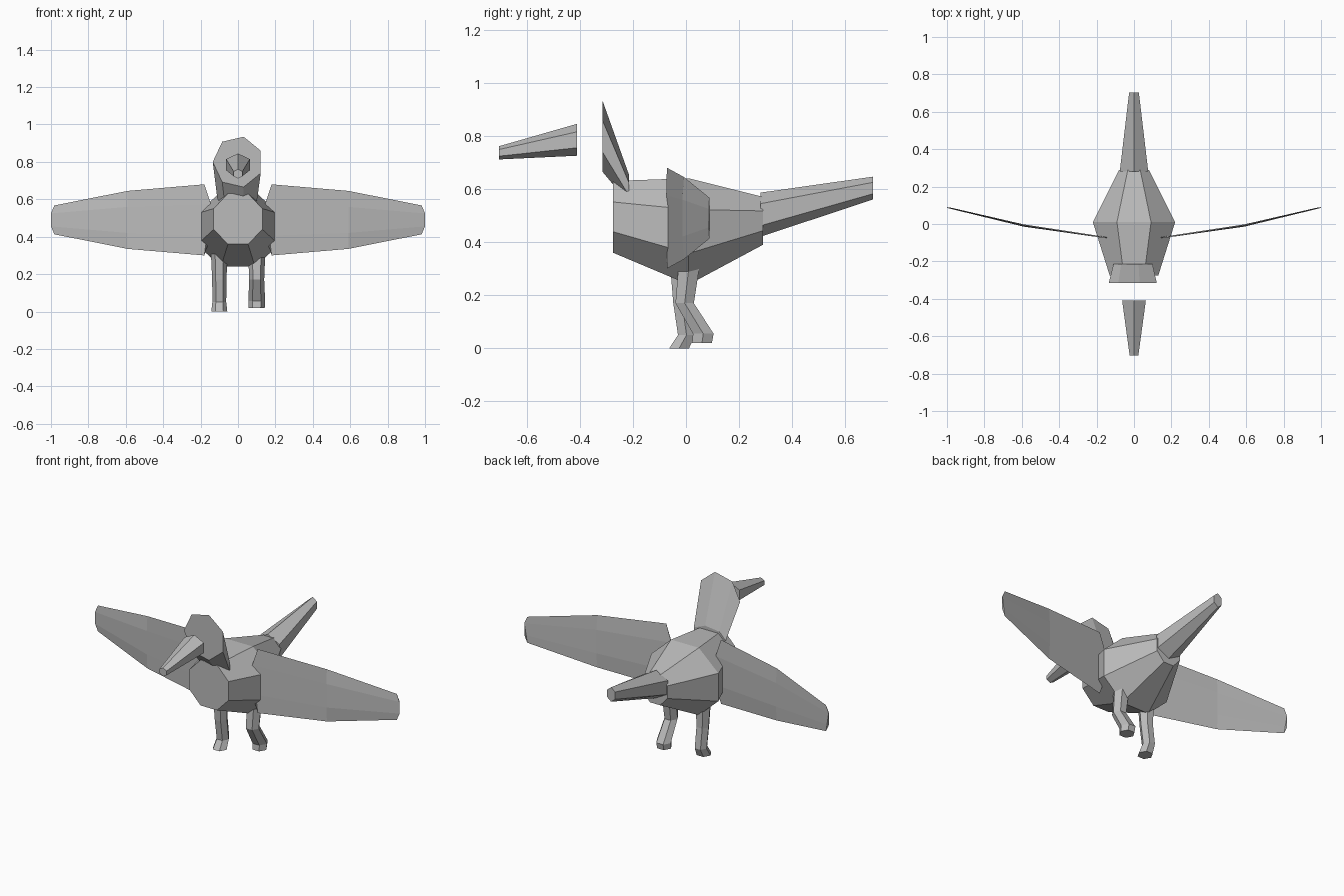
import bpy, bmesh
from math import cos, sin, tau, pi
from mathutils import Vector

cube = bpy.data.objects.get("Cube")
if cube:
    bpy.data.objects.remove(cube)

grey = bpy.data.materials.new("plain_grey")
grey.use_nodes = True
colour = (0.5, 0.5, 0.5, 1)
grey.diffuse_color = colour
grey.node_tree.nodes["Principled BSDF"].inputs["Base Color"].default_value = colour


def loft(name, rings):
    """Skin a list of equal-sized rings and cap both ends."""
    bm = bmesh.new()
    loops = [[bm.verts.new(p) for p in ring] for ring in rings]
    n = len(loops[0])
    for a, b in zip(loops, loops[1:]):
        for i in range(n):
            j = (i + 1) % n
            bm.faces.new((a[i], a[j], b[j], b[i]))
    bm.faces.new(loops[0])
    bm.faces.new(loops[-1])
    bmesh.ops.recalc_face_normals(bm, faces=bm.faces)
    mesh = bpy.data.meshes.new(name)
    bm.to_mesh(mesh)
    bm.free()
    mesh.materials.append(grey)
    obj = bpy.data.objects.new(name, mesh)
    bpy.context.collection.objects.link(obj)
    return obj


def ring_y(sides, y, z, rx, rz, start=0.0):
    """Upright polygon facing along y."""
    angles = [start + tau * i / sides for i in range(sides)]
    return [Vector((rx * cos(a), y, z + rz * sin(a))) for a in angles]


def ring_z(x, y, z, r):
    """Level hexagon."""
    return [Vector((x + r * cos(tau * i / 6), y + r * sin(tau * i / 6), z)) for i in range(6)]


# Body: three octagonal rings, sized by their flat sides
flat = 1 / cos(pi / 8)
loft("body", [ring_y(8, y, z, rx * flat, rz * flat, pi / 8) for y, z, rx, rz in
              [(-0.275, 0.495, 0.13, 0.135), (0.01, 0.44, 0.22, 0.2), (0.29, 0.48, 0.08, 0.09)]])

# Neck and head: seven-sided slab leaning forward
loft("head", [ring_y(7, -0.315, 0.8, 0.135, 0.138, pi),
              ring_y(7, -0.215, 0.6, 0.11, 0.056, pi)])

# Beak and tail: tapered hexagons with a ridge on top
loft("beak", [ring_y(6, -0.41, 0.785, 0.073, 0.06, pi / 2),
              ring_y(6, -0.703, 0.736, 0.027, 0.025, pi / 2)])
loft("tail", [ring_y(6, 0.28, 0.503, 0.088, 0.083, pi / 2),
              ring_y(6, 0.703, 0.603, 0.03, 0.043, pi / 2)])


# Wings: thin swept blades with clipped corners
def wing_ring(side, x, y, z, h, mid_x, t):
    inner = h * 0.45
    points = [(0, 0, h), (mid_x, t, inner), (mid_x, t, -inner),
              (0, 0, -h), (mid_x, -t, -inner), (mid_x, -t, inner)]
    return [Vector((side * (x + dx), y + dy, z + dz)) for dx, dy, dz in points]


for label, side in (("left", 1), ("right", -1)):
    loft(label + "_wing", [wing_ring(side, 0.18, -0.072, 0.49, 0.19, -0.035, 0.002),
                           wing_ring(side, 0.59, -0.008, 0.49, 0.155, 0, 0.006),
                           wing_ring(side, 0.982, 0.088, 0.49, 0.077, 0.018, 0.002)])

# Legs: the left one is bent back in a stride
strides = {
    "left_leg": (0.1, [(0.015, 0.34, 0.047), (-0.005, 0.17, 0.04), (0.065, 0.055, 0.045), (0.06, 0.02, 0.043)]),
    "right_leg": (-0.1, [(-0.022, 0.34, 0.046), (-0.015, 0.17, 0.038), (0.002, 0.05, 0.037), (-0.026, 0, 0.043)]),
}
for name, (x, joints) in strides.items():
    loft(name, [ring_z(x, *joint) for joint in joints])
